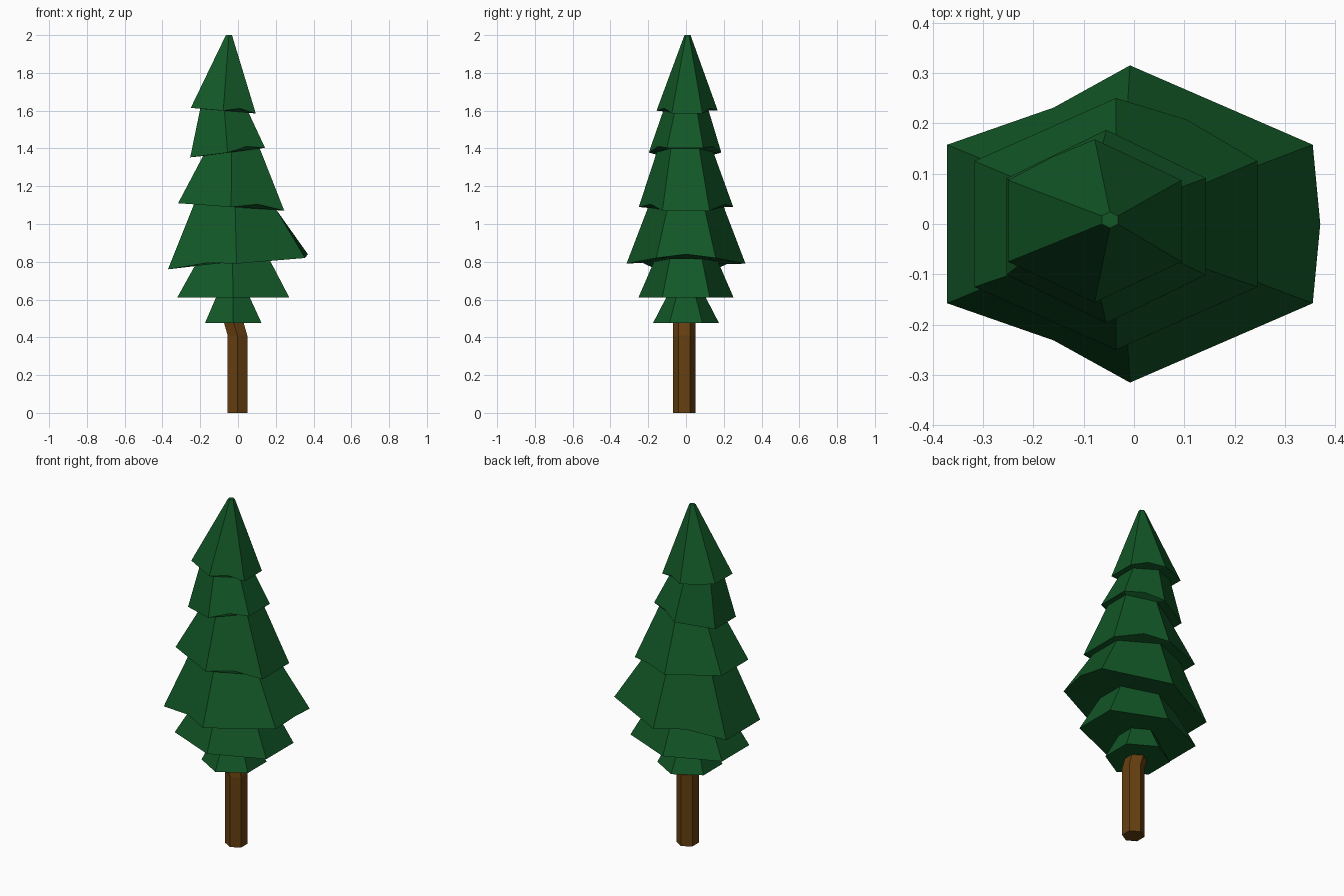
import bpy
import bmesh

cube = bpy.data.objects.get("Cube")
if cube:
    bpy.data.objects.remove(cube)


def make_material(name, rgb):
    mat = bpy.data.materials.new(name)
    mat.use_nodes = True
    mat.diffuse_color = (*rgb, 1)
    mat.node_tree.nodes["Principled BSDF"].inputs["Base Color"].default_value = (*rgb, 1)
    return mat


green = make_material("pine green", (0.006, 0.095, 0.020))
brown = make_material("bark brown", (0.135, 0.050, 0.005))

# Unit hexagon, corners pointing to front and back
HEX = [(1, -0.5), (1, 0.5), (0, 1), (-1, 0.5), (-1, -0.5), (0, -1)]


def loft(name, rings, mat, kinks=()):
    """Ring: centre x, centre y, half width, half depth, z, tilt toward +x.
    Kink: ring number, side number, displacement of that side's midpoint."""
    bm = bmesh.new()
    loops = [[bm.verts.new((cx + hx * u, cy + hy * v, z + tilt * u)) for u, v in HEX]
             for cx, cy, hx, hy, z, tilt in rings]
    for low, high in zip(loops, loops[1:]):
        for i in range(6):
            j = (i + 1) % 6
            bm.faces.new((low[i], low[j], high[j], high[i]))
    bm.faces.new(loops[0][::-1])
    bm.faces.new(loops[-1])
    # Bend chosen skirt edges
    for ring, side, shift in kinks:
        a, b = loops[ring][side], loops[ring][(side + 1) % 6]
        _, mid = bmesh.utils.edge_split(bm.edges.get((a, b)), a, 0.5)
        for axis in range(3):
            mid.co[axis] += shift[axis]
    bmesh.ops.recalc_face_normals(bm, faces=bm.faces)
    mesh = bpy.data.meshes.new(name)
    bm.to_mesh(mesh)
    bm.free()
    mesh.materials.append(mat)
    obj = bpy.data.objects.new(name, mesh)
    bpy.context.collection.objects.link(obj)
    return obj


# Trunk with a slight bend near the top
loft("trunk", [
    (-0.003, -0.01, 0.052, 0.06, 0, 0),
    (-0.003, -0.01, 0.052, 0.06, 0.41, 0),
    (-0.023, -0.01, 0.052, 0.06, 0.48, 0),
], brown)

# Foliage: a wide skirt ring then a narrow neck ring for each tier
loft("foliage", [
    (-0.025, 0, 0.15, 0.175, 0.475, 0),
    (-0.027, 0, 0.09, 0.105, 0.61, 0),
    (-0.025, 0, 0.297, 0.252, 0.61, 0),
    (-0.03, 0, 0.195, 0.17, 0.80, 0.015),
    (-0.008, 0, 0.363, 0.315, 0.79, 0.03),
    (-0.015, 0, 0.218, 0.20, 1.09, -0.015),
    (-0.036, 0, 0.281, 0.25, 1.09, -0.02),
    (-0.035, -0.005, 0.15, 0.15, 1.38, 0.02),
    (-0.055, -0.005, 0.198, 0.192, 1.378, 0.025),
    (-0.072, 0, 0.128, 0.12, 1.60, -0.01),
    (-0.078, 0.006, 0.172, 0.162, 1.60, -0.015),
    (-0.048, 0.008, 0.016, 0.016, 2.0, 0),
], green, [
    (4, 0, (0.015, 0, 0.02)),
    (4, 2, (0.03, -0.005, 0.02)),
    (4, 4, (0.03, 0.005, 0.02)),
    (6, 1, (0, 0.02, 0.025)),
    (6, 5, (0, 0, 0.025)),
    (8, 1, (0, 0, 0.02)),
    (8, 5, (0, 0, 0.02)),
    (10, 1, (0, 0, 0.02)),
    (10, 2, (0, 0.005, 0)),
    (10, 5, (0, 0, 0.02)),
])
